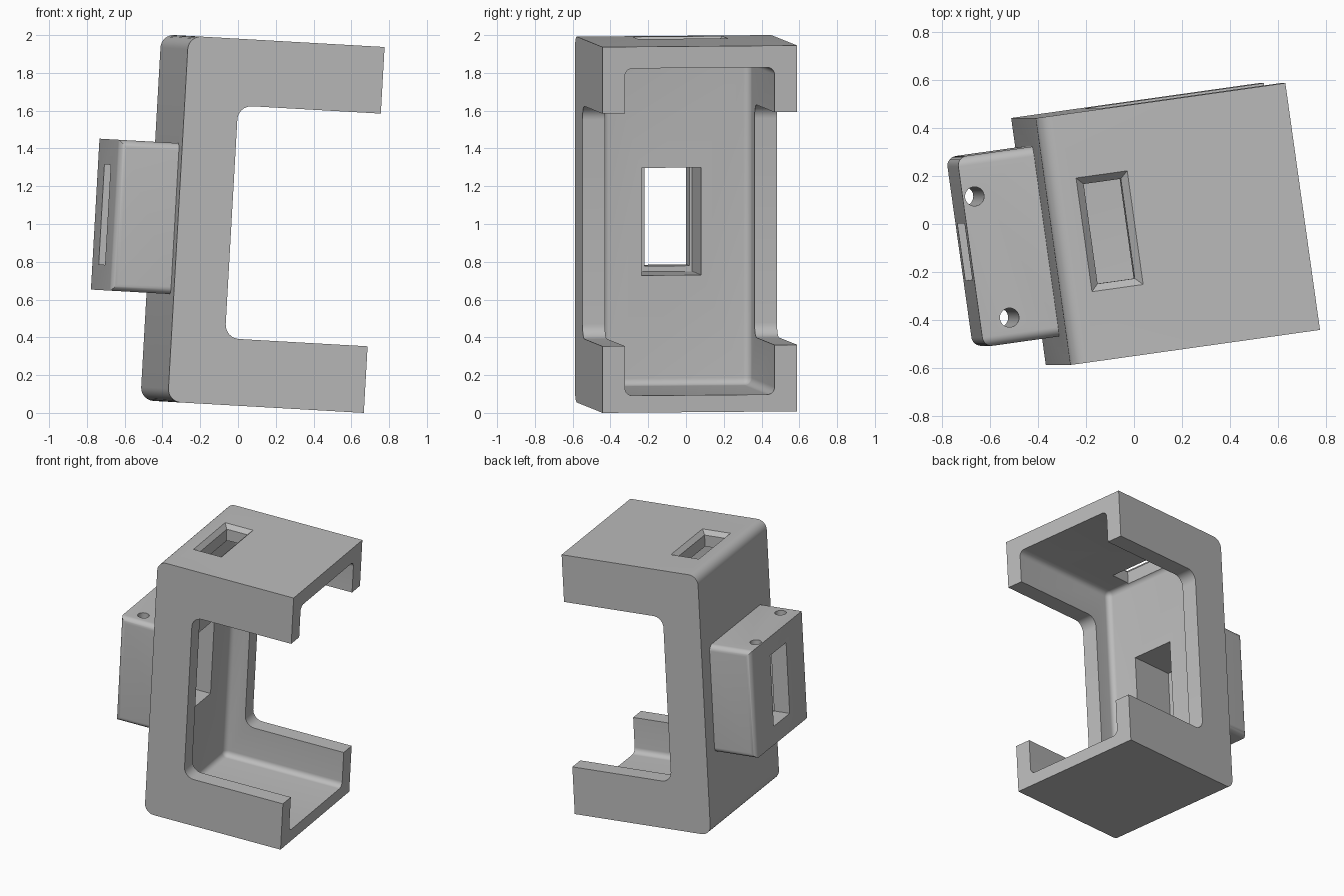
import bpy, bmesh, math
from mathutils import Matrix, Vector

cube = bpy.data.objects.get("Cube")
if cube:
    bpy.data.objects.remove(cube, do_unlink=True)

# One plain grey for the whole print
GREY = (0.5, 0.5, 0.5, 1)
grey = bpy.data.materials.new("plain grey")
grey.use_nodes = True
grey.diffuse_color = GREY
grey.node_tree.nodes["Principled BSDF"].inputs["Base Color"].default_value = GREY


def finish(name, bm):
    bmesh.ops.recalc_face_normals(bm, faces=bm.faces)
    mesh = bpy.data.meshes.new(name)
    bm.to_mesh(mesh)
    bm.free()
    mesh.materials.append(grey)
    obj = bpy.data.objects.new(name, mesh)
    bpy.context.collection.objects.link(obj)
    return obj


def block(name, low, high, radius=0, rounded=None):
    """Box between two corners; edges whose midpoint passes the rule are rounded.
    The rule sees the midpoint scaled to -1, 0 or 1 on each axis."""
    low, high = Vector(low), Vector(high)
    bm = bmesh.new()
    bmesh.ops.create_cube(bm, size=2)
    edges = [e for e in bm.edges
             if rounded and rounded(*((e.verts[0].co + e.verts[1].co) / 2))]
    for v in bm.verts:
        v.co = (low + high) / 2 + v.co * (high - low) / 2
    if edges:
        bmesh.ops.bevel(bm, geom=edges, offset=radius, segments=8,
                        profile=0.5, affect='EDGES', clamp_overlap=True)
    return finish(name, bm)


def boolean(target, tool, operation):
    mod = target.modifiers.new(tool.name, 'BOOLEAN')
    mod.object, mod.operation, mod.solver = tool, operation, 'EXACT'
    bpy.context.view_layer.objects.active = target
    bpy.ops.object.modifier_apply(modifier=mod.name)
    bpy.data.objects.remove(tool, do_unlink=True)


# Bracket shell with two rounded back edges
bracket = block("bracket", (0, 0, 0), (1.05, 1.04, 1.94), 0.07,
                lambda x, y, z: x < -0.5 and abs(y) < 0.5)

# Inner cavity, open at the end
boolean(bracket, block("cavity", (0.14, 0.12, 0.09), (1.3, 0.92, 1.825), 0.04,
                       lambda x, y, z: x < 0.5), 'DIFFERENCE')

# Openings through both side walls
boolean(bracket, block("side_opening", (0.286, -0.2, 0.353), (1.3, 1.24, 1.587), 0.075,
                       lambda x, y, z: x < -0.5 and abs(y) < 0.5), 'DIFFERENCE')

# Housing on the back plate, rounded around its two end faces
boolean(bracket, block("housing", (-0.32, 0.12, 0.57), (0.05, 0.92, 1.37), 0.04,
                       lambda x, y, z: abs(y) > 0.5 and x < 0.5), 'UNION')

# Stepped passage through the housing and back plate
boolean(bracket, block("pocket", (-0.2, 0.335, 0.675), (0.2, 0.655, 1.245)), 'DIFFERENCE')
boolean(bracket, block("slot", (-0.5, 0.4, 0.705), (-0.1, 0.64, 1.235)), 'DIFFERENCE')

# Screw holes down through the housing
for x, y in ((-0.27, 0.748), (-0.196, 0.227)):
    bm = bmesh.new()
    bmesh.ops.create_cone(bm, cap_ends=True, segments=32, radius1=0.04, radius2=0.04,
                          depth=1.2, matrix=Matrix.Translation((x, y, 0.97)))
    boolean(bracket, finish("screw_hole", bm), 'DIFFERENCE')

# Top window with a chamfered rim
boolean(bracket, block("top_window", (0.158, 0.32, 1.7), (0.315, 0.74, 2.1)), 'DIFFERENCE')
rim = block("window_rim", (0.128, 0.29, 1.91), (0.345, 0.77, 1.97))
for v in rim.data.vertices:
    if v.co.z < 1.94:
        v.co.x += 0.03 if v.co.x < 0.24 else -0.03
        v.co.y += 0.03 if v.co.y < 0.5 else -0.03
    else:
        v.co.z = 1.9405
boolean(bracket, rim, 'DIFFERENCE')

# Lean and turn the finished part
bracket.data.transform(Matrix.Translation((-0.372, -0.588, 0.059))
                       @ Matrix.Rotation(math.radians(3.25), 4, 'Y')
                       @ Matrix.Rotation(math.radians(8), 4, 'Z'))
bpy.ops.object.select_all(action='DESELECT')
bracket.select_set(True)
bpy.context.view_layer.objects.active = bracket
bpy.ops.object.shade_smooth_by_angle(angle=math.radians(30))
